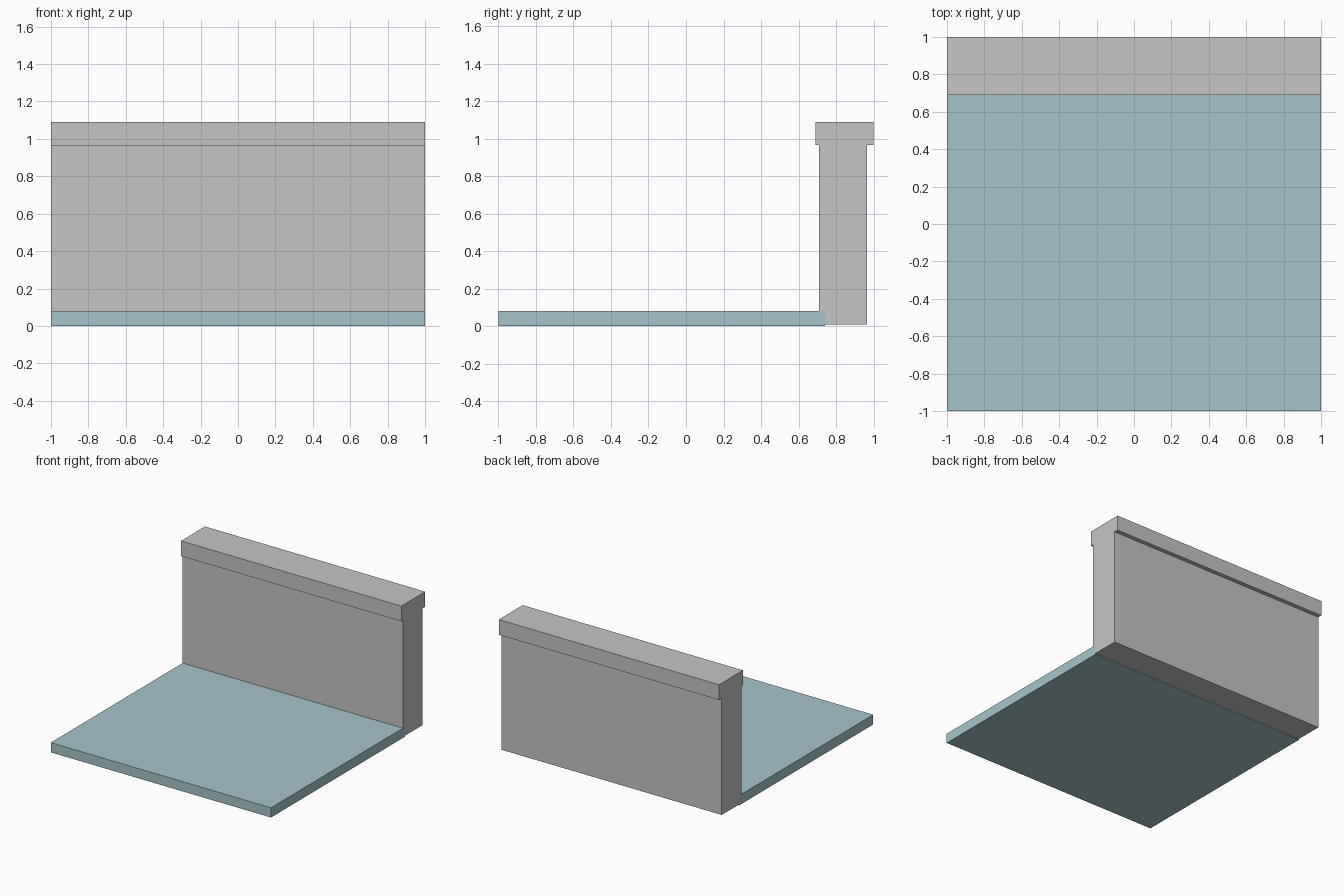
import bpy
import bmesh

cube = bpy.data.objects.get("Cube")
if cube:
    bpy.data.objects.remove(cube, do_unlink=True)


def make_material(name, rgb):
    mat = bpy.data.materials.new(name)
    mat.use_nodes = True
    color = (*rgb, 1.0)
    mat.diffuse_color = color
    mat.node_tree.nodes["Principled BSDF"].inputs["Base Color"].default_value = color
    return mat


def extrude_profile(name, profile, mat, half_width=1.0):
    """Sweep a closed (y, z) profile across the full width in x."""
    bm = bmesh.new()
    face = bm.faces.new([bm.verts.new((-half_width, y, z)) for y, z in profile])
    swept = bmesh.ops.extrude_face_region(bm, geom=[face])
    verts = [g for g in swept["geom"] if isinstance(g, bmesh.types.BMVert)]
    bmesh.ops.translate(bm, verts=verts, vec=(2 * half_width, 0, 0))
    bmesh.ops.recalc_face_normals(bm, faces=bm.faces)
    mesh = bpy.data.meshes.new(name)
    bm.to_mesh(mesh)
    bm.free()
    mesh.materials.append(mat)
    obj = bpy.data.objects.new(name, mesh)
    bpy.context.collection.objects.link(obj)
    return obj


stone = make_material("light grey", (0.56, 0.56, 0.56))
slab = make_material("pale teal", (0.38, 0.56, 0.60))

# Flat floor slab, running slightly under the wall
floor_top, floor_back = 0.08, 0.74
extrude_profile("floor_slab",
                [(-1, 0), (floor_back, 0), (floor_back, floor_top), (-1, floor_top)],
                slab)

# Wall with overhanging coping, notched to sit over the slab edge
wall_front, wall_back, wall_base = 0.71, 0.965, 0.008
cap_front, cap_back, cap_base, cap_top = 0.69, 1.0, 0.965, 1.09
extrude_profile("wall_with_coping",
                [(floor_back, wall_base), (wall_back, wall_base),
                 (wall_back, cap_base), (cap_back, cap_base),
                 (cap_back, cap_top), (cap_front, cap_top),
                 (cap_front, cap_base), (wall_front, cap_base),
                 (wall_front, floor_top), (floor_back, floor_top)],
                stone)
